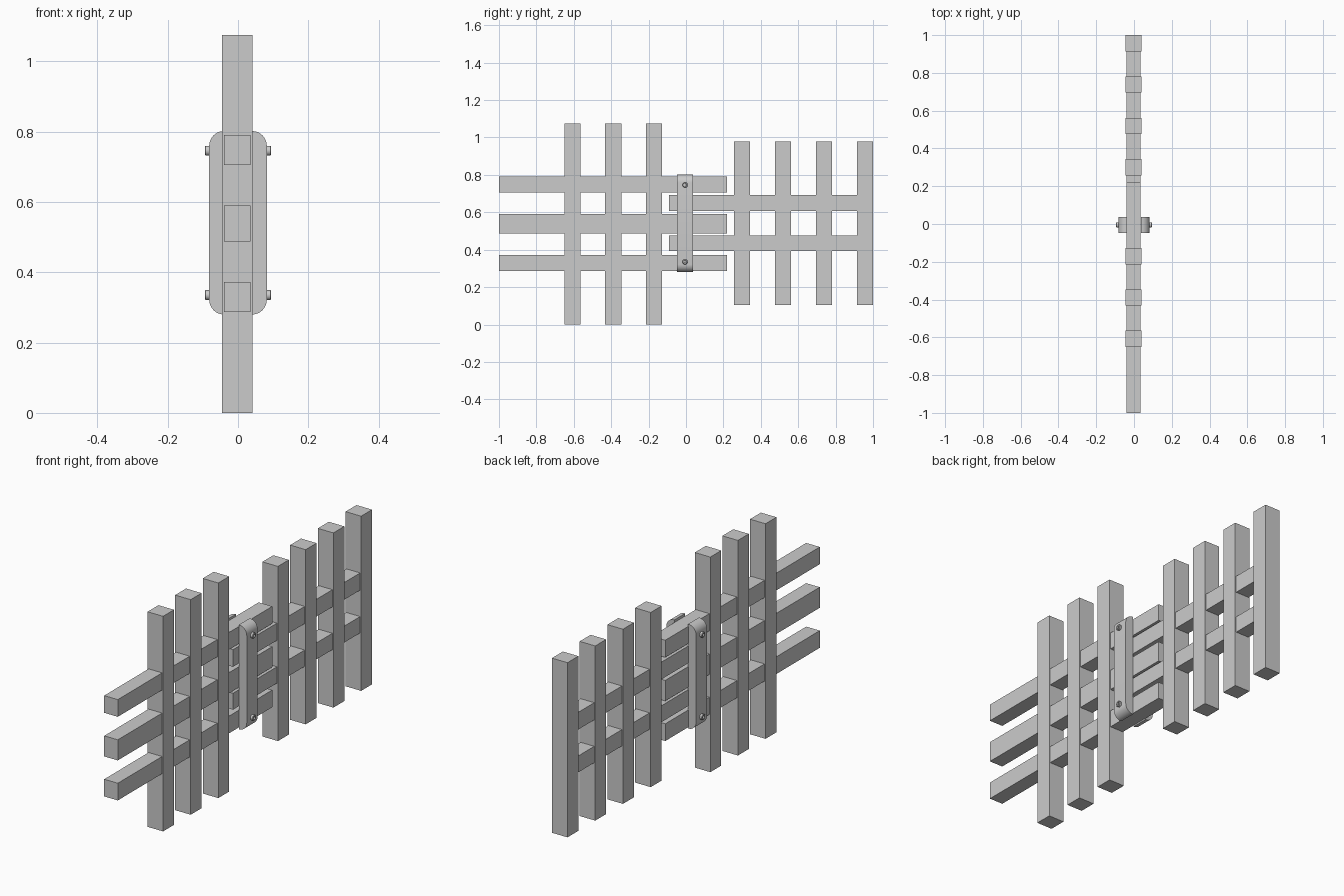
import bpy, bmesh, math
from mathutils import Matrix

if "Cube" in bpy.data.objects:
    bpy.data.objects.remove(bpy.data.objects["Cube"])

CX = -0.002  # shared centre of the timber in x


def finish(bm, name, smooth=False):
    bmesh.ops.recalc_face_normals(bm, faces=bm.faces)
    me = bpy.data.meshes.new(name)
    bm.to_mesh(me)
    bm.free()
    ob = bpy.data.objects.new(name, me)
    bpy.context.collection.objects.link(ob)
    if smooth:
        bpy.ops.object.select_all(action='DESELECT')
        ob.select_set(True)
        bpy.context.view_layer.objects.active = ob
        bpy.ops.object.shade_smooth_by_angle(angle=math.radians(35))
    return ob


def beam(name, width, y0, y1, z0, z1):
    bm = bmesh.new()
    bmesh.ops.create_cube(bm, size=1)
    bmesh.ops.scale(bm, vec=(width, y1 - y0, z1 - z0), verts=bm.verts)
    bmesh.ops.translate(bm, vec=(CX, (y0 + y1) / 2, (z0 + z1) / 2), verts=bm.verts)
    return finish(bm, name)


# left fence panel: three posts and three rails
for i in range(3):
    y = -0.607 + i * 0.218
    beam(f"left_post_{i + 1}", 0.086, y - 0.043, y + 0.043, 0, 1.075)
for i, (z0, z1) in enumerate([(0.287, 0.373), (0.487, 0.59), (0.705, 0.791)]):
    beam(f"left_rail_{i + 1}", 0.075, -1, 0.22, z0, z1)

# right fence panel: four posts and two rails, interleaved with the left rails
for i in range(4):
    y = 0.3 + i * 0.219
    beam(f"right_post_{i + 1}", 0.086, y - 0.043, y + 0.043, 0.105, 0.978)
for i, (z0, z1) in enumerate([(0.393, 0.475), (0.607, 0.693)]):
    beam(f"right_rail_{i + 1}", 0.075, -0.09, 0.93, z0, z1)


# clamp plate with rounded outer corners
def plate(name, side):
    inner, outer, z0, z1, r = 0.038, 0.082, 0.28, 0.802, 0.042
    pts = [(inner, z0)]
    for cz, start in ((z0 + r, -90), (z1 - r, 0)):
        for k in range(9):
            a = math.radians(start + k * 90 / 8)
            pts.append((outer - r + r * math.cos(a), cz + r * math.sin(a)))
    pts.append((inner, z1))
    bm = bmesh.new()
    face = bm.faces.new([bm.verts.new((side * x, -0.048, z)) for x, z in pts])
    ext = bmesh.ops.extrude_face_region(bm, geom=[face])
    moved = [v for v in ext["geom"] if isinstance(v, bmesh.types.BMVert)]
    bmesh.ops.translate(bm, vec=(0, 0.086, 0), verts=moved)
    finish(bm, name, True)


# bolt head with a recessed socket
def bolt(name, side, z):
    profile = [(0.014, 0.076), (0.014, 0.092), (0.012, 0.094), (0.007, 0.094), (0.006, 0.086)]
    n = 16
    bm = bmesh.new()
    rings = []
    for r, x in profile:
        rings.append([bm.verts.new((side * x, -0.005 + r * math.cos(k * math.tau / n),
                                    z + r * math.sin(k * math.tau / n))) for k in range(n)])
    for a, b in zip(rings, rings[1:]):
        for k in range(n):
            j = (k + 1) % n
            bm.faces.new((a[k], a[j], b[j], b[k]))
    bm.faces.new(rings[0])
    bm.faces.new(rings[-1])
    finish(bm, name, True)


for side, label in ((1, "right"), (-1, "left")):
    plate(f"clamp_plate_{label}", side)
    bolt(f"lower_bolt_{label}", side, 0.335)
    bolt(f"upper_bolt_{label}", side, 0.746)
